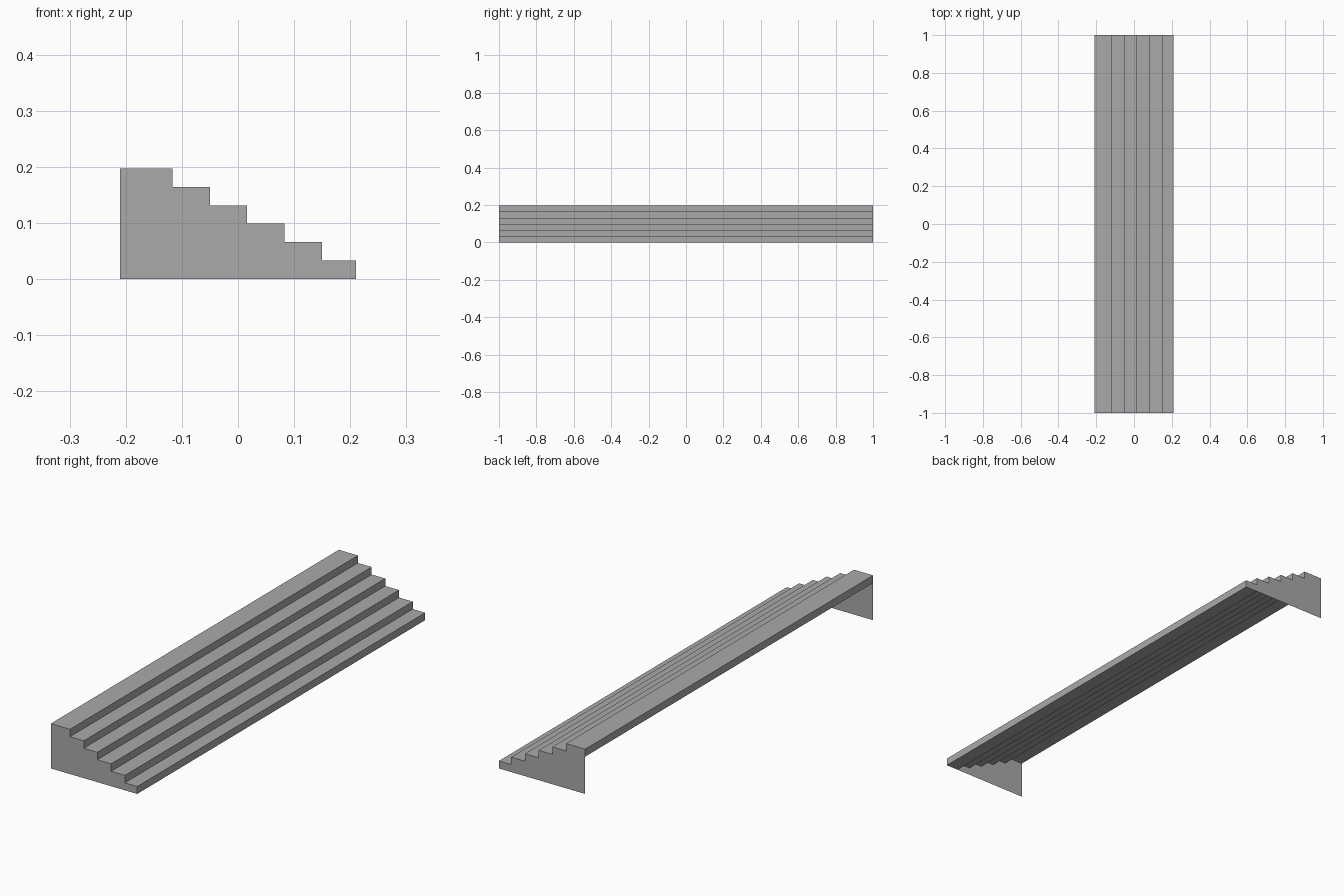
import bpy, bmesh

default_cube = bpy.data.objects.get("Cube")
if default_cube:
    bpy.data.objects.remove(default_cube)

# Plain grey finish
grey = bpy.data.materials.new("stone_grey")
grey.use_nodes = True
colour = (0.4, 0.4, 0.4, 1)
grey.diffuse_color = colour
grey.node_tree.nodes["Principled BSDF"].inputs["Base Color"].default_value = colour

# Tread edges from the high back to the low front
EDGES = [-0.21, -0.117, -0.05, 0.016, 0.083, 0.15, 0.21]
STEPS = len(EDGES) - 1
RISE = 0.197 / STEPS
HALF = 1.0


def make_object(name, bm):
    mesh = bpy.data.meshes.new(name)
    bm.to_mesh(mesh)
    bm.free()
    mesh.materials.append(grey)
    obj = bpy.data.objects.new(name, mesh)
    bpy.context.collection.objects.link(obj)
    return obj


# Treads: long slabs whose open ends meet the end panels
for i in range(STEPS):
    back, front = EDGES[i], EDGES[i + 1]
    top = RISE * (STEPS - i)
    bm = bmesh.new()
    bmesh.ops.create_cube(bm, size=1)
    ends = [f for f in bm.faces if abs(f.normal.y) > 0.9]
    bmesh.ops.delete(bm, geom=ends, context="FACES_ONLY")
    bmesh.ops.scale(bm, verts=bm.verts, vec=(front - back, 2 * HALF, RISE))
    bmesh.ops.translate(bm, verts=bm.verts, vec=((front + back) / 2, 0, top - RISE / 2))
    make_object(f"tread_{STEPS - i}", bm)

# Stepped outline shared by both end panels
outline = [(EDGES[0], 0), (EDGES[-1], 0)]
for i in reversed(range(STEPS)):
    top = RISE * (STEPS - i)
    outline += [(EDGES[i + 1], top), (EDGES[i], top)]

# End panels: thin sheets closing the two ends
for name, y in (("front_end_panel", -HALF), ("back_end_panel", HALF)):
    bm = bmesh.new()
    face = bm.faces.new([bm.verts.new((x, y, z)) for x, z in outline])
    face.normal_update()
    if face.normal.y * y < 0:
        face.normal_flip()
    make_object(name, bm)
